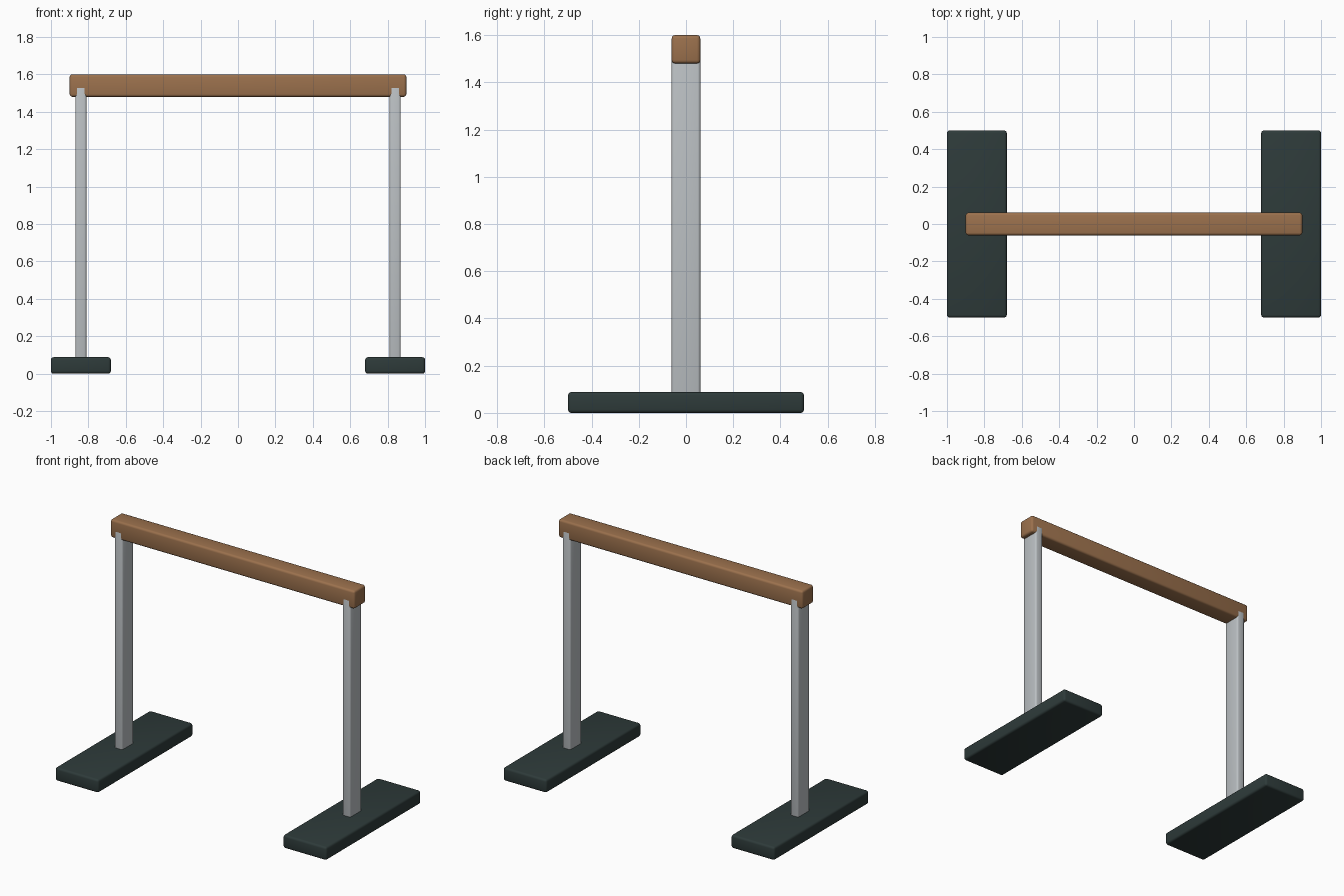
import bpy
import math

if "Cube" in bpy.data.objects:
    bpy.data.objects.remove(bpy.data.objects["Cube"])


def material(name, color):
    m = bpy.data.materials.new(name)
    m.diffuse_color = (*color, 1.0)
    m.use_nodes = True
    m.node_tree.nodes["Principled BSDF"].inputs["Base Color"].default_value = m.diffuse_color
    return m


WOOD = material("brown wood", (0.33, 0.165, 0.074))
METAL = material("light grey metal", (0.50, 0.53, 0.55))
BASE = material("dark green grey", (0.027, 0.043, 0.042))


def rounded_box(name, lo, hi, bevel, mat):
    """Box between two corners with softly rounded edges."""
    center = [(a + b) / 2 for a, b in zip(lo, hi)]
    bpy.ops.mesh.primitive_cube_add(size=1, location=center)
    ob = bpy.context.object
    ob.name = name
    ob.scale = [b - a for a, b in zip(lo, hi)]
    bpy.ops.object.transform_apply(location=False, rotation=False, scale=True)
    mod = ob.modifiers.new("rounded edges", 'BEVEL')
    mod.width = bevel
    mod.segments = 3
    bpy.ops.object.modifier_apply(modifier=mod.name)
    bpy.ops.object.shade_smooth_by_angle(angle=math.radians(40))
    ob.data.materials.append(mat)
    return ob


# Horizontal wooden bar
rounded_box("top_bar", (-0.9, -0.0605, 1.48), (0.9, 0.0605, 1.60), 0.014, WOOD)

# Upright and foot at each end
for side, s in (("left", -1), ("right", 1)):
    px, fx = s * 0.84, s * 0.84
    rounded_box(side + "_post", (px - 0.03, -0.0612, 0.002),
                (px + 0.03, 0.0612, 1.537), 0.012, METAL)
    rounded_box(side + "_foot", (fx - 0.16, -0.5, 0.0),
                (fx + 0.16, 0.5, 0.088), 0.014, BASE)
